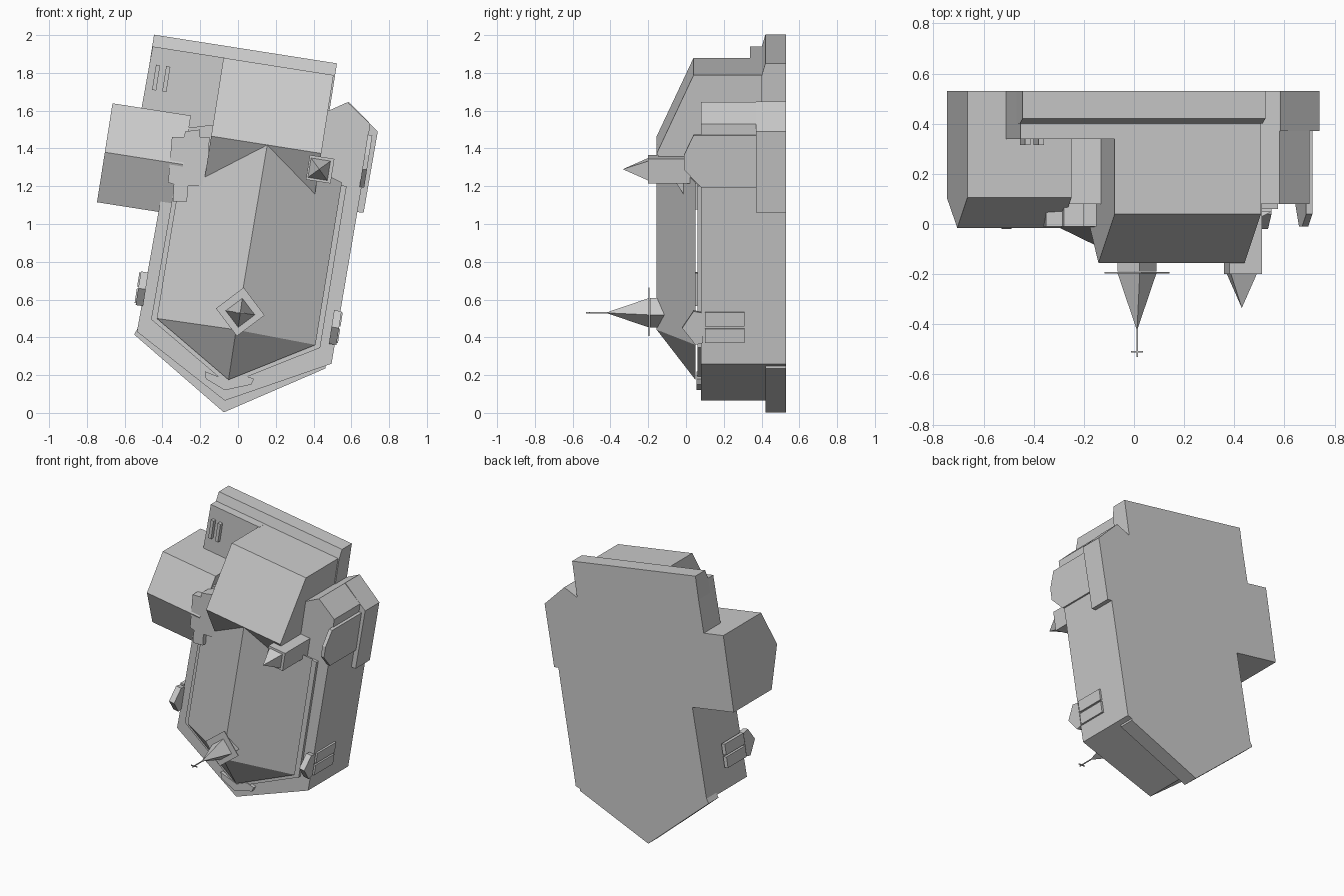
import bpy, bmesh
from math import radians
from mathutils import Vector, Matrix

cube = bpy.data.objects.get("Cube")
if cube:
    bpy.data.objects.remove(cube)

stone = bpy.data.materials.new("stone_grey")
stone.use_nodes = True
GREY = (0.6, 0.6, 0.6, 1)
stone.diffuse_color = GREY
stone.node_tree.nodes["Principled BSDF"].inputs["Base Color"].default_value = GREY

GROUND = 0.53                       # building lies on its back; roofs point to -y
U = Vector((0.988, 0, -0.155))      # across the plan
V = Vector((0.155, 0, 0.988))       # along the plan


def make(name, verts, faces):
    mesh = bpy.data.meshes.new(name)
    mesh.from_pydata([tuple(v) for v in verts], [], faces)
    mesh.materials.append(stone)
    bm = bmesh.new()
    bm.from_mesh(mesh)
    bmesh.ops.recalc_face_normals(bm, faces=bm.faces)
    bm.to_mesh(mesh)
    bm.free()
    ob = bpy.data.objects.new(name, mesh)
    bpy.context.scene.collection.objects.link(ob)
    return ob


def loft(name, a, b):
    """Closed solid between two matching loops."""
    n = len(a)
    sides = [(i, (i + 1) % n, n + (i + 1) % n, n + i) for i in range(n)]
    return make(name, list(a) + list(b),
                sides + [tuple(range(n)), tuple(range(n, 2 * n))])


def block(name, plan, top, bottom=GROUND):
    """Plan outline in x, z raised towards the viewer."""
    return loft(name, [Vector((x, top, z)) for x, z in plan],
                [Vector((x, bottom, z)) for x, z in plan])


def gable(name, start, direction, length, across, profile):
    """Profile of (offset, y) swept along a direction in the plan."""
    o = Vector((start[0], 0, start[1]))
    a = [o + across * s + Vector((0, y, 0)) for s, y in profile]
    return loft(name, a, [p + direction * length for p in a])


def square(cx, cz, half, angle):
    rot = Matrix.Rotation(radians(angle), 2)
    return [tuple(Vector((cx, cz)) + rot @ Vector((i * half, j * half)))
            for i, j in ((-1, -1), (1, -1), (1, 1), (-1, 1))]


def spire(name, cx, cz, half, angle, base, tip):
    pts = [(x, base, z) for x, z in square(cx, cz, half, angle)]
    make(name, pts + [(cx, tip, cz)],
         [(0, 1, 2, 3)] + [(i, (i + 1) % 4, 4) for i in range(4)])


# Main body and its footing
block("nave_body", [(-.535, .43), (-.07, .065), (.495, .26), (.655, 1.2), (.7, 1.53),
                    (.58, 1.645), (.48, 1.6), (-.34, 1.5), (-.42, 1.07)], .08)
block("apse_footing", [(-.55, .415), (-.075, .003), (.462, .235), (.47, .4), (-.5, .5)], .42)

# Inner step and hipped nave roof
eaves = [(-.43, .5), (-.05, .175), (.41, .36), (.55, 1.22), (-.29, 1.35)]
block("roof_step", [(-.46, .495), (-.055, .15), (.435, .345), (.575, 1.2), (-.31, 1.35)], .06, .2)
make("nave_roof", [(x, .05, z) for x, z in eaves] + [(-.01, -.155, .44), (.155, -.155, 1.42)],
     [(0, 1, 5), (1, 2, 5), (2, 3, 6, 5), (3, 4, 6), (4, 0, 5, 6), (0, 1, 2, 3, 4)])

# Cross hall with its steep gable
gable("cross_hall", (-.142, 1.465), U, .59, V,
      [(-.3, GROUND), (-.3, .04), (0, -.155), (.42, .04), (.42, GROUND)])

# Entrance footing with chamfered top, and low terrace
gable("entrance_footing", (-.455, 1.935), U, .98, V,
      [(-.3, GROUND), (-.3, .4), (0, .4), (.068, .42), (.068, GROUND)])
block("terrace", [(-.452, 1.94), (-.07, 1.88), (-.13, 1.4), (-.54, 1.45)], .34)
for i in range(2):
    gable("terrace_rib", (-.455 + i * .054, 1.71 - i * .008), U, .022, V,
          [(0, .4), (0, .315), (.135, .315), (.135, .4)])

# Gabled side wing
gable("side_wing", (-.705, 1.38), U, .42, V,
      [(-.268, GROUND), (-.268, .105), (0, -.015), (.262, .105), (.262, GROUND)])

# Stair turret block with stepped outline
block("stair_block", [(-.37, 1.22), (-.34, 1.21), (-.345, 1.12), (-.27, 1.12), (-.265, 1.2),
                      (-.17, 1.2), (-.15, 1.46), (-.2, 1.46), (-.2, 1.5), (-.28, 1.49),
                      (-.285, 1.46), (-.35, 1.46)], -.01)

# Side chapel and its buttress
block("side_chapel", [(.5, 1.56), (.585, 1.648), (.74, 1.49), (.665, 1.06), (.55, 1.07)], .37)
gable("chapel_gable", (.665, 1.335), U, .025, V,
      [(-.14, .37), (-.14, .08), (-.045, -.01), (.035, -.01), (.14, .04), (.14, .37)])

# Dormer gables and framed windows on both long walls
for side, x, z, step in (("right", .515, .455, 1), ("left", -.508, .66, -1)):
    gable(side + "_dormer", (x - .02, z), U, .04, V,
          [(-.08, .09), (-.09, .05), (0, -.02), (.09, .04), (.08, .09)])
    for s in (-.082, .006):
        for y in (.1, .205):
            gable(side + "_window", (x, z), U * step, .027, V,
                  [(s, y), (s + .076, y), (s + .076, y + .105), (s, y + .105)])

# Flat gable at the apse
block("apse_gable", [(-.175, .22), (-.17, .18), (-.07, .12), (.07, .15), (.085, .18),
                     (.03, .2), (-.05, .17)], .055, .2)

# Corner turret
block("turret", square(.435, 1.29, .066, -9), -.2, .1)
spire("turret_spire", .43, 1.29, .052, -9, -.2, -.335)

# Bell tower with plate, spire and finial
block("bell_tower", square(.012, .53, .055, 37), -.19, .0)
block("bell_tower_plate", square(.012, .535, .092, 37), -.198, -.192)
spire("bell_spire", .012, .53, .055, 37, -.198, -.425)
block("finial_rod", square(.012, .53, .003, 0), -.53, -.4)
block("finial_bar", [(-.012, .527), (.036, .527), (.036, .533), (-.012, .533)], -.513, -.507)
